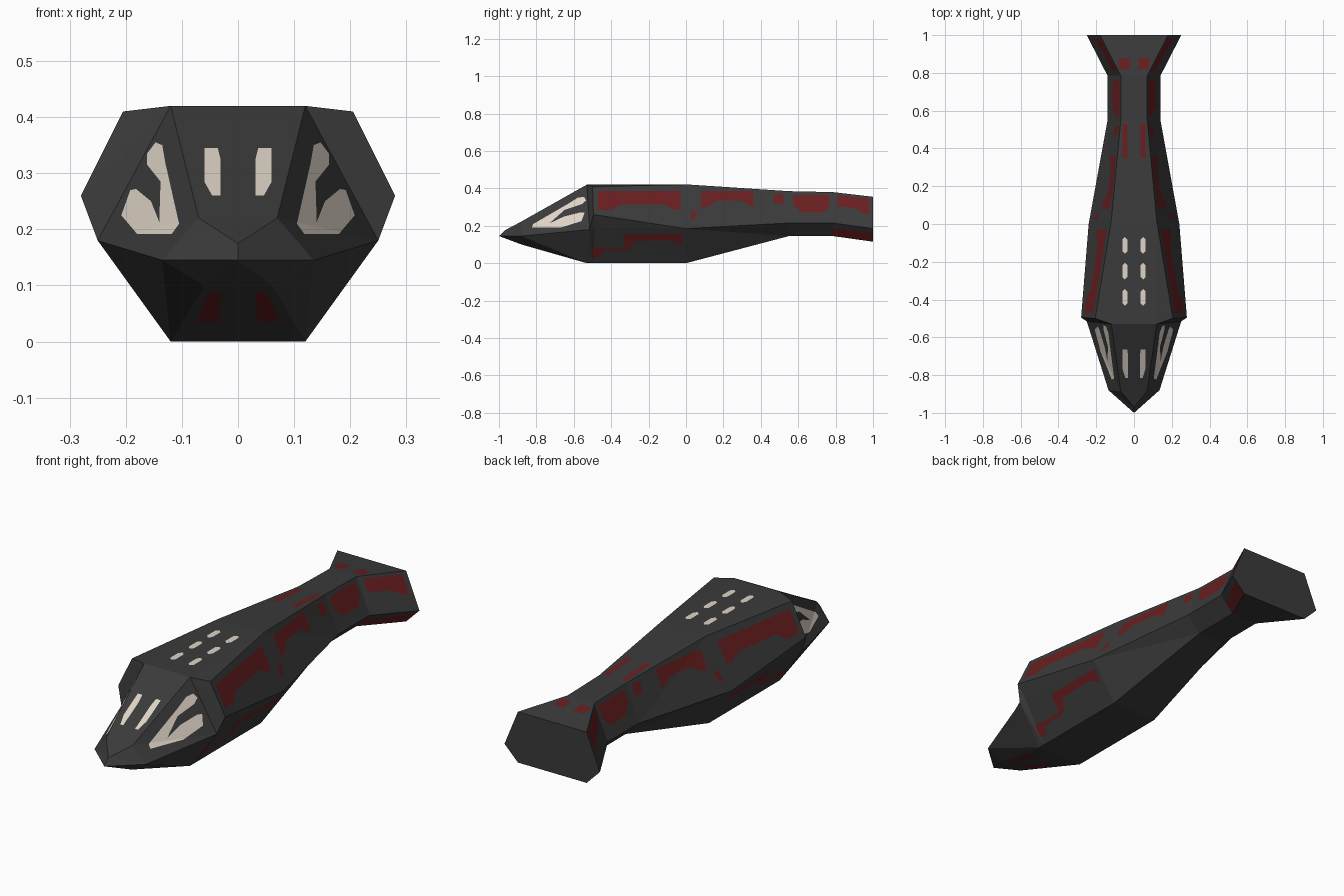
import bpy, bmesh
from mathutils import Vector

if "Cube" in bpy.data.objects:
    bpy.data.objects.remove(bpy.data.objects["Cube"])


def material(name, rgb):
    m = bpy.data.materials.new(name)
    m.diffuse_color = (*rgb, 1)
    m.use_nodes = True
    m.node_tree.nodes["Principled BSDF"].inputs["Base Color"].default_value = m.diffuse_color
    return m


GREY, RED, PALE = 0, 1, 2
mats = [material("charcoal_hull", (0.043, 0.043, 0.043)),
        material("dark_red_panel", (0.14, 0.013, 0.014)),
        material("pale_window", (0.74, 0.66, 0.57))]

bm = bmesh.new()
cache = {}


def vert(p):
    if p not in cache:
        cache[p] = bm.verts.new(p)
    return cache[p]


def face(pts):
    pts = list(dict.fromkeys(pts))
    if len(pts) > 2:
        bm.faces.new([vert(p) for p in pts])


def section(deck, mid, keel, shoulder=None, lower=None):
    """Half cross-section from top centre line to bottom centre line."""
    return [(0, *deck[1:]), deck, shoulder or deck, mid, lower or mid, keel, (0, *keel[1:])]


# Half hull: nose, head, armoured shoulders, body, waist and flared tail
tip = (0, -1, .145)
sections = [
    section((0, -.97, .175), tip, tip),
    section((.07, -.885, .22), (.135, -.88, .145), (.06, -.88, .1)),
    section((.12, -.53, .42), (.25, -.515, .18), (.12, -.53, 0)),
    section((.12, -.5, .42), (.28, -.495, .26), (.12, -.5, 0),
            shoulder=(.205, -.5, .41), lower=(.24, -.485, .19)),
    section((.12, .02, .42), (.24, 0, .185), (.12, 0, 0)),
    section((.07, .55, .385), (.14, .55, .215), (.07, .55, .145)),
    section((.07, .785, .38), (.14, .785, .215), (.07, .785, .145)),
    section((.18, 1, .355), (.25, 1, .185), (.18, 1, .115)),
]
for s, t in zip(sections, sections[1:]):
    for i in range(6):
        face([s[i], s[i + 1], t[i + 1], t[i]])
face(sections[-1])
bmesh.ops.triangulate(bm, faces=bm.faces[:])

VIEWS = {"side": (1, 2, Vector((1, 0, 0))),
         "front": (0, 2, Vector((0, -1, 0))),
         "top": (0, 1, Vector((0, 0, 1)))}


def paint(mat, view, pts):
    """Cut a convex outline, seen in one view, into the hull and colour it."""
    a, b, d = VIEWS[view]
    bm.normal_update()
    lo = [min(p[k] for p in pts) for k in (0, 1)]
    hi = [max(p[k] for p in pts) for k in (0, 1)]
    cen = [sum(p[k] for p in pts) / len(pts) for k in (0, 1)]

    def near(f):
        if f.normal.dot(d) < .05 or (view == "front" and f.calc_center_median().y > -.5):
            return False
        return all(min(v.co[x] for v in f.verts) < hi[k] and max(v.co[x] for v in f.verts) > lo[k]
                   for k, x in enumerate((a, b)))

    region = [f for f in bm.faces if near(f)]
    for p, q in zip(pts, pts[1:] + pts[:1]):
        co, no = Vector(), Vector()
        co[a], co[b] = p
        no[a], no[b] = q[1] - p[1], p[0] - q[0]
        no.normalize()
        if no[a] * (cen[0] - p[0]) + no[b] * (cen[1] - p[1]) > 0:
            no.negate()
        if not region:
            return
        geom = set(region)
        for f in region:
            geom.update(f.edges)
            geom.update(f.verts)
        res = bmesh.ops.bisect_plane(bm, geom=list(geom), dist=1e-5, plane_co=co, plane_no=no)
        region = [f for f in res["geom"] if isinstance(f, bmesh.types.BMFace)
                  and (f.calc_center_median() - co).dot(no) < 0]
    for f in region:
        f.material_index = mat


def box(x0, x1, y0, y1):
    return [(x0, y0), (x1, y0), (x1, y1), (x0, y1)]


# Red panels on the upper sides
for shape in [
    box(-.47, -.03, .315, .385),
    [(-.47, .285), (-.39, .285), (-.35, .316), (-.47, .316)],
    [(-.12, .316), (-.06, .285), (-.03, .285), (-.03, .316)],
    box(.08, .36, .335, .385),
    [(.08, .30), (.11, .30), (.17, .336), (.08, .336)],
    [(.29, .336), (.35, .305), (.36, .305), (.36, .336)],
    [(.02, .23), (.05, .24), (.06, .28), (.03, .28)],
    box(.47, .52, .32, .37),
    [(.575, .365), (.575, .31), (.62, .27), (.73, .27), (.765, .30), (.765, .365)],
    [(.81, .365), (.81, .305), (.98, .285), (.98, .345)],
    [(.9, .296), (.96, .26), (.98, .26), (.98, .287)],
    # tail underside and lower body
    [(.787, .185), (.998, .165), (.998, .112), (.787, .14)],
    [(-.33, .155), (-.02, .155), (-.02, .122), (-.33, .122)],
    [(-.33, .123), (-.27, .123), (-.3, .075), (-.33, .065)],
    [(-.08, .123), (-.02, .1), (-.02, .123)],
    box(-.45, -.32, .064, .078),
    [(-.5, .03), (-.45, .035), (-.44, .078), (-.5, .085)],
]:
    paint(RED, "side", shape)

# Pale head windows, front slots and red chin marks
for shape in [
    [(.162, .315), (.162, .335), (.147, .355), (.135, .35), (.128, .31), (.138, .285)],
    [(.128, .312), (.105, .21), (.118, .192), (.141, .192), (.138, .287)],
    [(.14, .192), (.18, .192), (.208, .225), (.192, .27), (.165, .275), (.155, .25), (.138, .236)],
    [(.031, .26), (.046, .26), (.06, .285), (.06, .345), (.036, .345), (.031, .325)],
]:
    paint(PALE, "front", shape)
paint(RED, "front", [(.03, .088), (.05, .088), (.075, .036), (.035, .036)])

# Deck windows and red deck stripes
for y in (-.113, -.25, -.388):
    paint(PALE, "top", [(.034, y - .03), (.048, y - .044), (.062, y - .03),
                        (.062, y + .03), (.048, y + .044), (.034, y + .03)])
paint(RED, "top", box(.035, .062, .35, .53))
paint(RED, "top", box(.025, .08, .82, .88))

# Merge flat leftovers, then mirror to the other side
bmesh.ops.dissolve_limit(bm, angle_limit=.005, verts=bm.verts[:], edges=bm.edges[:],
                         delimit={'MATERIAL'})
bmesh.ops.triangulate(bm, faces=bm.faces[:])
mesh = bpy.data.meshes.new("hull")
bm.to_mesh(mesh)
bm.free()
for m in mats:
    mesh.materials.append(m)
hull = bpy.data.objects.new("hull", mesh)
bpy.context.collection.objects.link(hull)
mirror = hull.modifiers.new("mirror", 'MIRROR')
mirror.use_axis[0] = True
mirror.merge_threshold = .0005
